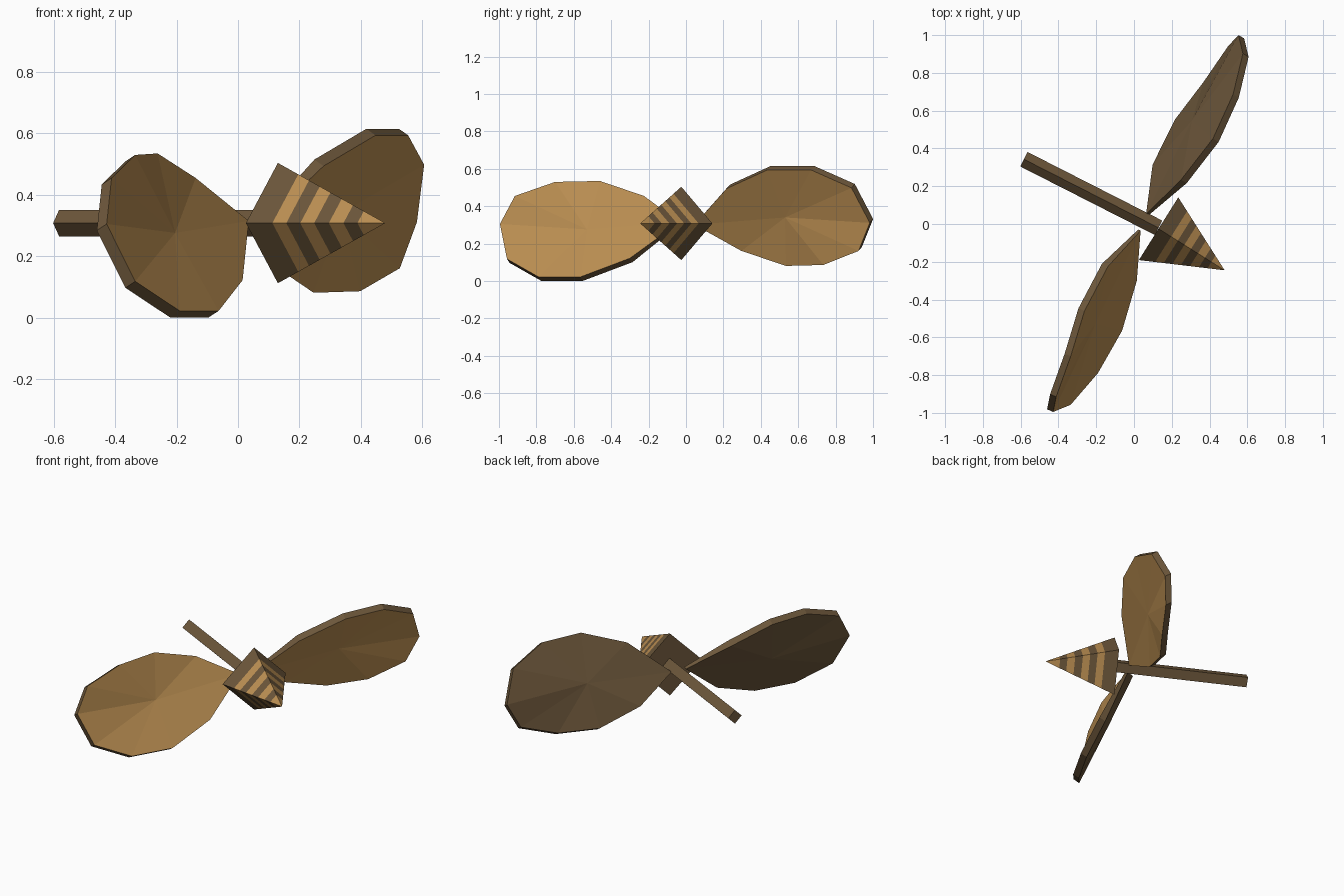
import bpy, bmesh, math
from mathutils import Vector, Matrix

if "Cube" in bpy.data.objects:
    bpy.data.objects.remove(bpy.data.objects["Cube"])


def material(name, rgb):
    m = bpy.data.materials.new(name)
    m.diffuse_color = (*rgb, 1)
    m.use_nodes = True
    m.node_tree.nodes["Principled BSDF"].inputs["Base Color"].default_value = m.diffuse_color
    return m


LIGHT = material("light_wood", (0.50, 0.275, 0.085))
DARK = material("dark_wood", (0.15, 0.094, 0.043))


def finish(bm, name):
    bmesh.ops.recalc_face_normals(bm, faces=bm.faces[:])
    me = bpy.data.meshes.new(name)
    bm.to_mesh(me)
    bm.free()
    me.materials.append(LIGHT)
    me.materials.append(DARK)
    ob = bpy.data.objects.new(name, me)
    bpy.context.collection.objects.link(ob)
    return ob


def diamond_rings(name, start, end, radii, stops, light_from=None):
    """Four-sided tapering bar; segments alternate colours if light_from is given."""
    start, end = Vector(start), Vector(end)
    side = (end - start).cross(Vector((0, 0, 1))).normalized()
    up = side.cross(end - start).normalized()
    bm = bmesh.new()
    rings = []
    for t, r in zip(stops, radii):
        c = start.lerp(end, t)
        if r == 0:
            rings.append([bm.verts.new(c)] * 4)
        else:
            rings.append([bm.verts.new(c + d * r) for d in (up, side, -up, -side)])
    for i, (a, b) in enumerate(zip(rings, rings[1:])):
        for k in range(4):
            n = (k + 1) % 4
            vs = list(dict.fromkeys((a[k], a[n], b[n], b[k])))
            bm.faces.new(vs).material_index = 0 if light_from and i % 2 == light_from else 1
    for ring in (rings[0], rings[-1]):
        if len(set(ring)) == 4:
            bm.faces.new(ring).material_index = 1
    return finish(bm, name)


# shaft and striped nose cone
diamond_rings("shaft", (-0.583, 0.343, 0.308), (0.13, -0.02, 0.308), (0.043, 0.043), (0, 1))
stops = [0, 0.19, 0.29, 0.39, 0.49, 0.595, 0.70, 0.80, 1]
diamond_rings("nose_cone", (0.13, -0.025, 0.308), (0.48, -0.245, 0.308),
              [0.196 * (1 - t) for t in stops], stops, light_from=1)

# blade outline, starting at the root
OUTLINE = [(0.035, -0.035, 0.315), (-0.138, -0.225, 0.455), (-0.262, -0.46, 0.535),
           (-0.335, -0.70, 0.53), (-0.412, -0.915, 0.455), (-0.428, -0.995, 0.305),
           (-0.335, -0.957, 0.118), (-0.19, -0.788, 0.022), (-0.063, -0.565, 0.022),
           (0.015, -0.30, 0.122)]
CENTRE = Vector((-0.205, -0.53, 0.276))
BACK = Vector((-0.032, 0.014, -0.021))


def blade(name, turn):
    bm = bmesh.new()
    front = [bm.verts.new(p) for p in OUTLINE]
    back = [bm.verts.new(Vector(p) + BACK * (0.4 if i == 0 else 1)) for i, p in enumerate(OUTLINE)]
    fc, bc = bm.verts.new(CENTRE), bm.verts.new(CENTRE + BACK)
    for i in range(len(front)):
        n = (i + 1) % len(front)
        bm.faces.new((front[i], front[n], fc)).material_index = 0      # light front
        bm.faces.new((back[n], back[i], bc)).material_index = 1        # dark back
        bm.faces.new((front[n], front[i], back[i], back[n])).material_index = 1  # rim
    hub = Matrix.Translation((0.075, -0.005, 0.308))
    spin = Matrix.Rotation(turn, 4, Vector((0.89, -0.455, 0)))
    bm.transform(hub @ spin @ hub.inverted())
    return finish(bm, name)


# two blades, half a turn apart
blade("front_blade", 0)
blade("rear_blade", math.pi)
